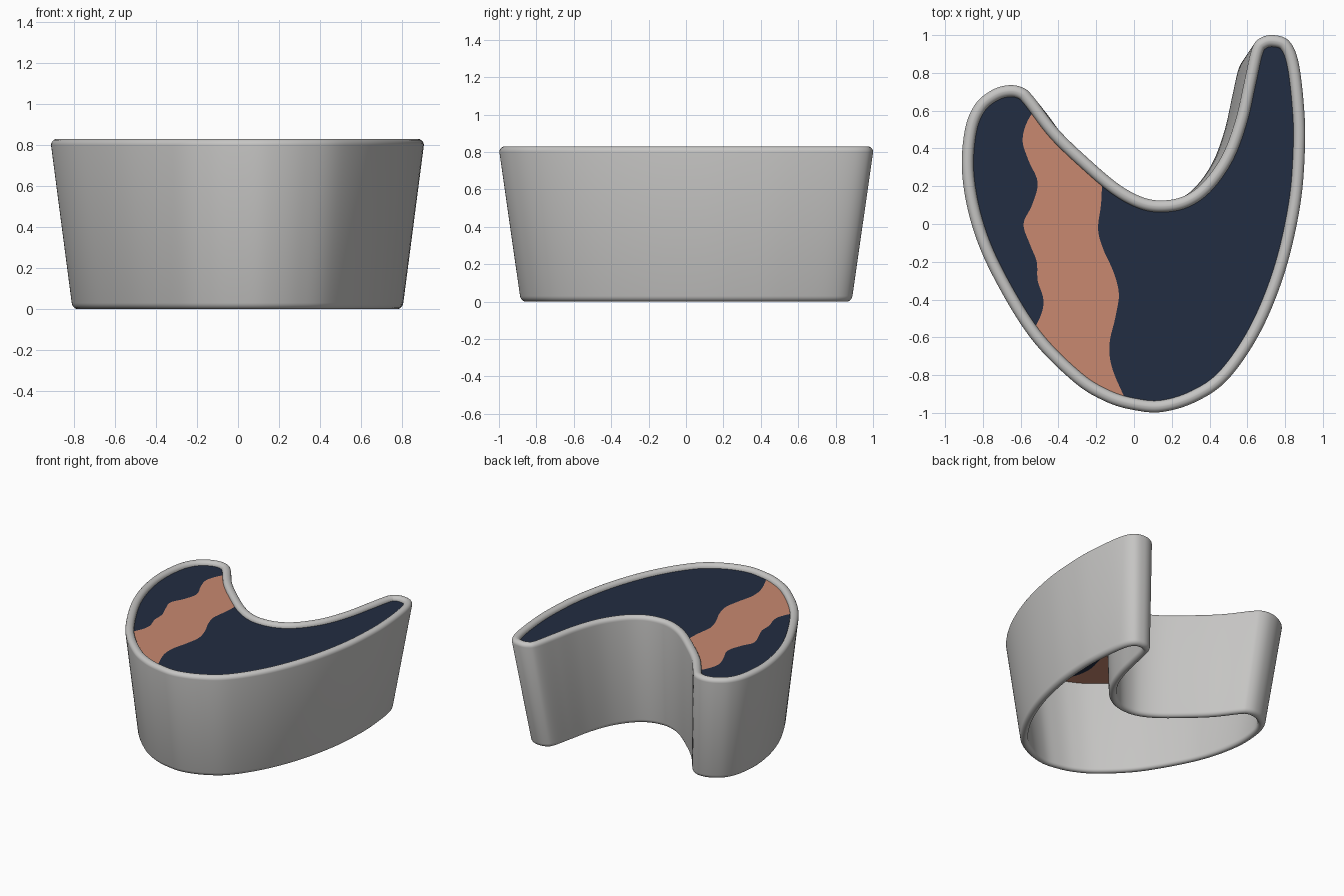
import bpy, bmesh, math
from mathutils import Vector
from mathutils.geometry import delaunay_2d_cdt

cube = bpy.data.objects.get("Cube")
if cube:
    bpy.data.objects.remove(cube, do_unlink=True)

HEIGHT, WALL, ROUND, FOOT = 0.83, 0.062, 0.03, 0.885


def material(name, rgb):
    m = bpy.data.materials.new(name)
    m.use_nodes = True
    m.diffuse_color = (*rgb, 1)
    m.node_tree.nodes["Principled BSDF"].inputs["Base Color"].default_value = (*rgb, 1)
    return m


grey = material("light_grey", (0.56, 0.555, 0.545))
navy = material("navy", (0.016, 0.026, 0.054))
coral = material("coral", (0.58, 0.25, 0.16))


def spline(points, closed, steps=8):
    """Catmull-Rom curve through the points."""
    p = [Vector(a) for a in points]
    n = len(p)
    pick = (lambda i: p[i % n]) if closed else (lambda i: p[max(0, min(n - 1, i))])
    out = []
    for i in range(n if closed else n - 1):
        a, b, c, d = (pick(i + k) for k in (-1, 0, 1, 2))
        for s in range(steps):
            t = s / steps
            out.append(0.5 * (2 * b + (c - a) * t + (2 * a - 5 * b + 4 * c - d) * t * t
                              + (3 * b - a - 3 * c + d) * t ** 3))
    return out if closed else out + [p[-1]]


def make_object(name, bm, mats):
    mesh = bpy.data.meshes.new(name)
    bm.to_mesh(mesh)
    bm.free()
    for m in mats:
        mesh.materials.append(m)
    ob = bpy.data.objects.new(name, mesh)
    bpy.context.collection.objects.link(ob)
    return ob


# Crescent outline of the top rim, clockwise from the short horn
outline = spline([
    (-0.66, 0.735), (-0.585, 0.72), (-0.53, 0.67), (-0.40, 0.50), (-0.24, 0.345),
    (-0.08, 0.21), (0.05, 0.14), (0.16, 0.125), (0.27, 0.15), (0.37, 0.225), (0.47, 0.37),
    (0.54, 0.56), (0.585, 0.76), (0.625, 0.93), (0.67, 0.985), (0.74, 1.0), (0.82, 0.97),
    (0.87, 0.86), (0.90, 0.62), (0.905, 0.4), (0.88, 0.1), (0.80, -0.25), (0.67, -0.57),
    (0.5, -0.82), (0.33, -0.94), (0.15, -0.995), (0, -0.985), (-0.15, -0.94),
    (-0.32, -0.835), (-0.55, -0.60), (-0.75, -0.27), (-0.86, 0), (-0.91, 0.27),
    (-0.895, 0.5), (-0.84, 0.635), (-0.75, 0.71)], True)
count = len(outline)
inward = []
for i in range(count):
    t = (outline[(i + 1) % count] - outline[i - 1]).normalized()
    inward.append(Vector((t.y, -t.x)))

# Wall: rounded section swept round the outline, tapering to the foot
section = []
for cx, cz, start in ((ROUND, ROUND, 180), (WALL - ROUND, ROUND, 270),
                      (WALL - ROUND, HEIGHT - ROUND, 0), (ROUND, HEIGHT - ROUND, 90)):
    for k in range(6):
        a = math.radians(start + 18 * k)
        section.append((cx + ROUND * math.cos(a), cz + ROUND * math.sin(a)))

bm = bmesh.new()
rings = []
for p, n in zip(outline, inward):
    ring = []
    for depth, z in section:
        q = (p + n * depth) * (FOOT + (1 - FOOT) * min(1, z / (HEIGHT - ROUND)))
        ring.append(bm.verts.new((q.x, q.y, z)))
    rings.append(ring)
for i in range(count):
    a, b = rings[i], rings[(i + 1) % count]
    for j in range(len(section)):
        k = (j + 1) % len(section)
        bm.faces.new((a[j], a[k], b[k], b[j]))
bmesh.ops.recalc_face_normals(bm, faces=bm.faces[:])
wall = make_object("tapered_wall", bm, [grey])
bpy.context.view_layer.objects.active = wall
wall.select_set(True)
bpy.ops.object.shade_smooth_by_angle(angle=math.radians(40))
wall.select_set(False)

# Wavy edges of the coral band, top to bottom
left_edge = spline([
    (-0.46, 0.66), (-0.55, 0.57), (-0.59, 0.45), (-0.56, 0.34), (-0.51, 0.22), (-0.54, 0.1),
    (-0.585, 0), (-0.55, -0.11), (-0.515, -0.2), (-0.51, -0.3), (-0.48, -0.4),
    (-0.5, -0.5), (-0.6, -0.68)], False, 5)
right_edge = spline([
    (-0.17, 0.32), (-0.17, 0.2), (-0.175, 0.1), (-0.19, -0.03), (-0.16, -0.14), (-0.11, -0.25),
    (-0.08, -0.37), (-0.1, -0.5), (-0.13, -0.64), (-0.11, -0.78), (-0.01, -1.0)], False, 5)


def edge_x(edge, y):
    for a, b in zip(edge, edge[1:]):
        if b.y <= y <= a.y:
            return a.x + (b.x - a.x) * (a.y - y) / max(a.y - b.y, 1e-6)
    return edge[0].x if y > edge[0].y else edge[-1].x


# Top panel: crescent cut along the wavy edges, banded by position
verts = [p + n * WALL * 0.95 for p, n in zip(outline, inward)]
cuts = []
for edge in (left_edge, right_edge):
    base = len(verts)
    verts += edge
    cuts += [(base + i, base + i + 1) for i in range(len(edge) - 1)]
flat, _, tris, *_ = delaunay_2d_cdt(verts, cuts, [list(range(count))[::-1]], 1, 1e-5)
bm = bmesh.new()
points = [bm.verts.new((v.x, v.y, HEIGHT - ROUND)) for v in flat]
for tri in tris:
    f = bm.faces.new([points[i] for i in tri])
    f.normal_update()
    if f.normal.z < 0:
        f.normal_flip()
    c = f.calc_center_median()
    f.material_index = int(edge_x(left_edge, c.y) < c.x < edge_x(right_edge, c.y))
bmesh.ops.delete(bm, geom=[v for v in bm.verts if not v.link_faces], context="VERTS")
panel = make_object("top_panel", bm, [navy, coral])
solid = panel.modifiers.new("thickness", "SOLIDIFY")
solid.thickness = 0.03
solid.offset = -1
